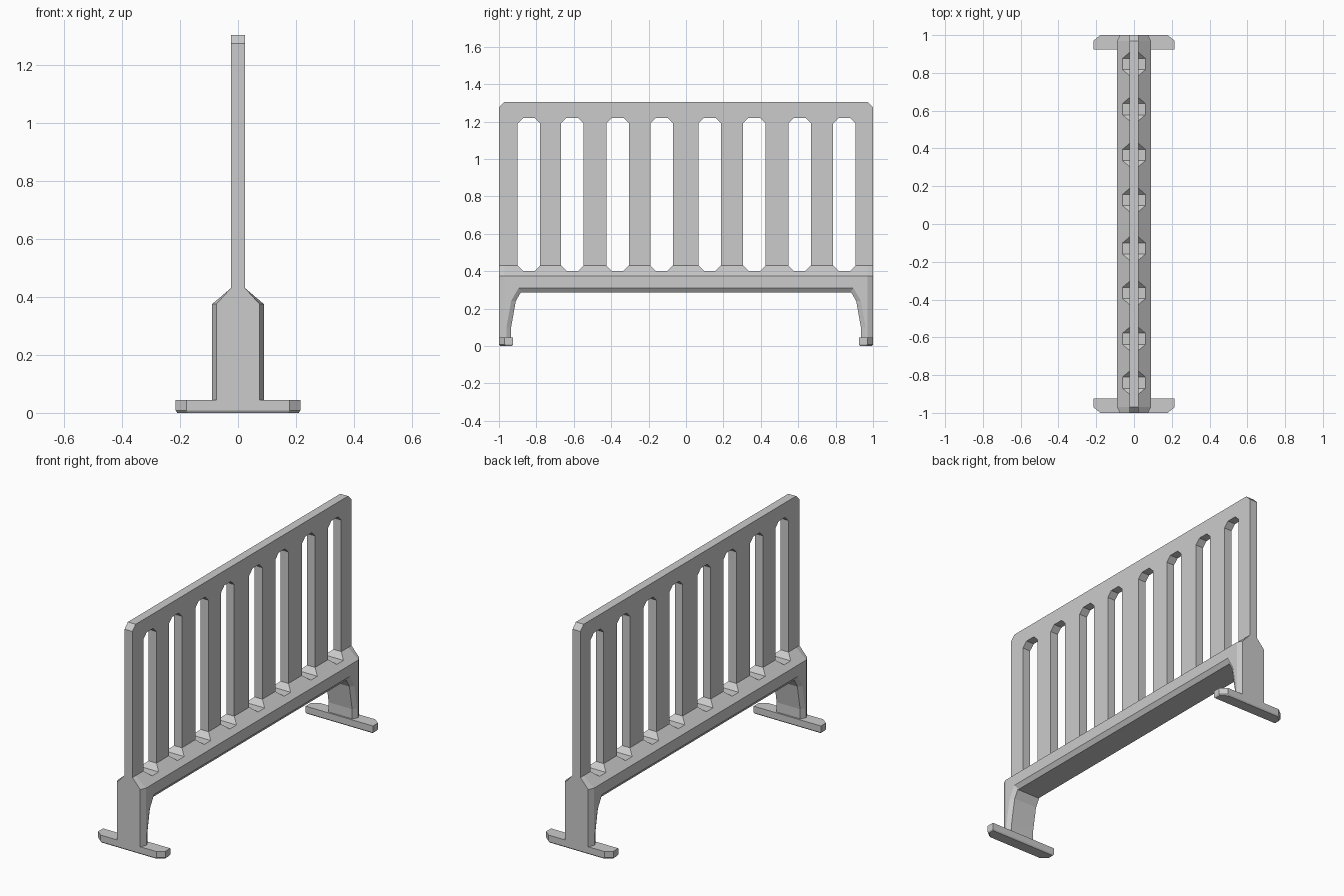
import bpy, bmesh

if "Cube" in bpy.data.objects:
    bpy.data.objects.remove(bpy.data.objects["Cube"])


def loft(name, stacks):
    """Build closed solids; each stack is a list of equal-length rings of 3D points."""
    bm = bmesh.new()
    for rings in stacks:
        vs = [[bm.verts.new(p) for p in ring] for ring in rings]
        n = len(vs[0])
        for a, b in zip(vs, vs[1:]):
            for i in range(n):
                j = (i + 1) % n
                bm.faces.new((a[i], a[j], b[j], b[i]))
        bm.faces.new(vs[0])
        bm.faces.new(vs[-1])
    bmesh.ops.recalc_face_normals(bm, faces=bm.faces)
    me = bpy.data.meshes.new(name)
    bm.to_mesh(me)
    bm.free()
    ob = bpy.data.objects.new(name, me)
    bpy.context.collection.objects.link(ob)
    return ob


def boolean(target, tool, operation):
    """Apply a boolean and discard the tool object."""
    tool.hide_render = True
    mod = target.modifiers.new("bool", 'BOOLEAN')
    mod.operation, mod.solver, mod.object = operation, 'EXACT', tool
    bpy.context.view_layer.objects.active = target
    bpy.ops.object.modifier_apply(modifier=mod.name)
    bpy.data.objects.remove(tool)


def prism_x(outline, half):
    return [[(x, y, z) for y, z in outline] for x in (-half, half)]


# Thin upright panel with clipped top corners
T = 0.025
fence = loft("fence_body", [prism_x(
    [(-1, 0.36), (1, 0.36), (1, 1.275), (0.97, 1.305), (-0.97, 1.305), (-1, 1.275)], T)])


# Wide lower beam with sloped shoulders and chamfered ends
def beam_ring(y, w):
    half = [(w - 0.018, 0.285), (w, 0.31), (w, 0.375), (T, 0.43)]
    return [(x, y, z) for x, z in half] + [(-x, y, z) for x, z in reversed(half)]


beam = loft("beam", [[beam_ring(-1, 0.075), beam_ring(-0.97, 0.09),
                      beam_ring(0.97, 0.09), beam_ring(1, 0.075)]])
boolean(fence, beam, 'UNION')


# Two legs that flare inward into the beam
def leg_ring(s, inner, z):
    half = [(0.075, 1), (0.09, 0.97), (0.09, inner + 0.025), (0.075, inner)]
    return [(x, s * y, z) for x, y in half] + [(-x, s * y, z) for x, y in reversed(half)]


leg_steps = [(0.935, 0.02), (0.935, 0.1), (0.91, 0.24), (0.87, 0.31), (0.87, 0.35)]
legs = loft("legs", [[leg_ring(s, i, z) for i, z in leg_steps] for s in (-1, 1)])
boolean(fence, legs, 'UNION')

# Eight octagonal slots, cutting notches into the beam shoulders
C, W, LO, HI = 0.03, 0.06, 0.40, 1.22
slots = []
for c in (-0.84, -0.608, -0.365, -0.13, 0.127, 0.365, 0.608, 0.847):
    slots.append(prism_x([(c - W + C, LO), (c + W - C, LO), (c + W, LO + C), (c + W, HI - C),
                          (c + W - C, HI), (c - W + C, HI), (c - W, HI - C), (c - W, LO + C)], 0.2))
boolean(fence, loft("slot_cutters", slots), 'DIFFERENCE')


# Flat cross feet with clipped outer corners
def foot_ring(s, z, d):
    half = [(0.178 - d, 1 - d), (0.215 - d, 0.97 - d), (0.215 - d, 0.925 + d)]
    return [(x, s * y, z) for x, y in half] + [(-x, s * y, z) for x, y in reversed(half)]


for name, s in (("front_foot", -1), ("back_foot", 1)):
    foot = loft(name, [[foot_ring(s, 0, 0.005), foot_ring(s, 0.008, 0), foot_ring(s, 0.044, 0)]])
